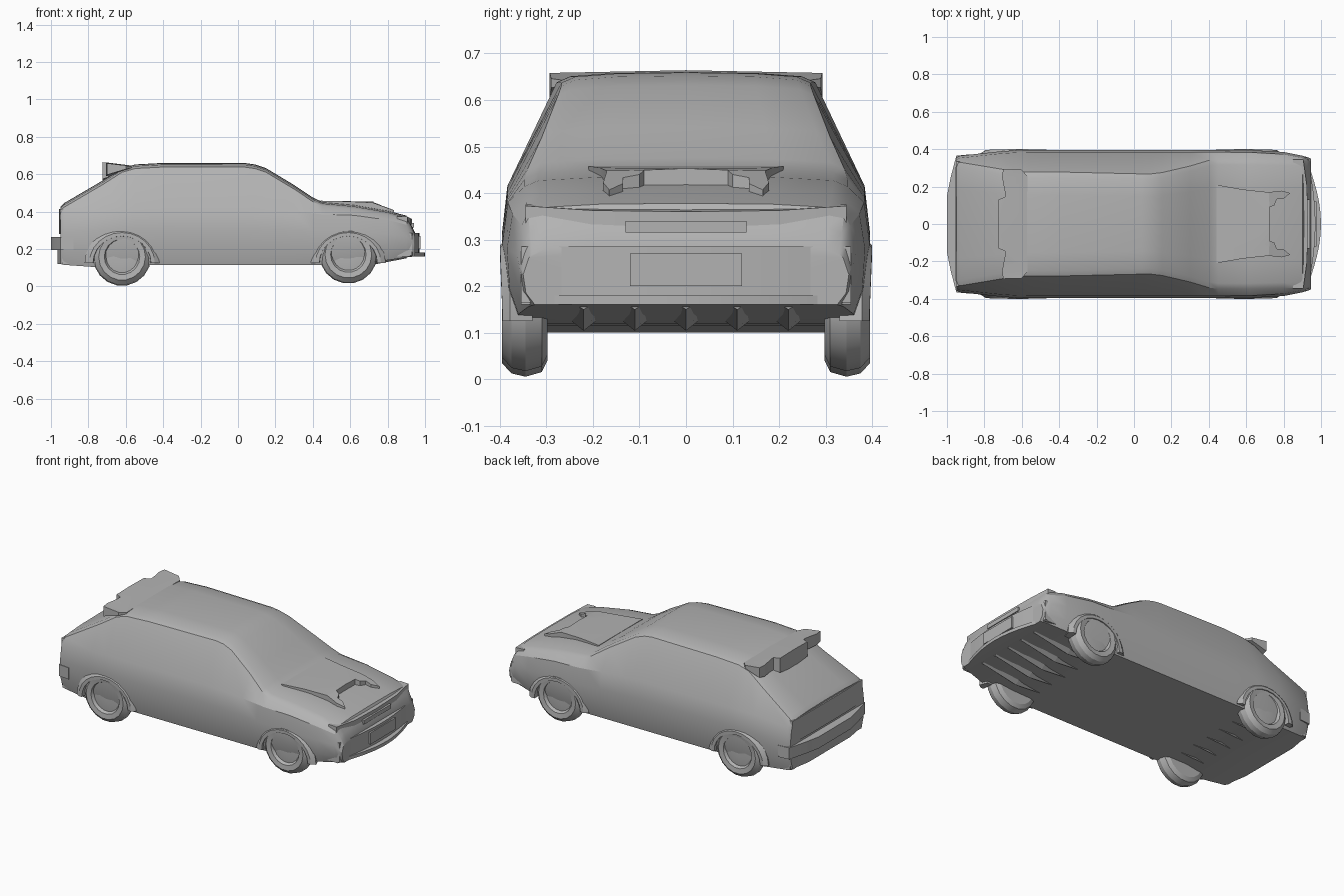
import bpy, bmesh, math
from mathutils import Vector

if "Cube" in bpy.data.objects:
    bpy.data.objects.remove(bpy.data.objects["Cube"])

grey = bpy.data.materials.new("plain grey")
grey.use_nodes = True
COLOUR = (0.45, 0.45, 0.45, 1)
grey.diffuse_color = COLOUR
grey.node_tree.nodes["Principled BSDF"].inputs["Base Color"].default_value = COLOUR


def finish(name, bm, angle=25):
    bmesh.ops.recalc_face_normals(bm, faces=bm.faces)
    mesh = bpy.data.meshes.new(name)
    bm.to_mesh(mesh)
    bm.free()
    mesh.materials.append(grey)
    obj = bpy.data.objects.new(name, mesh)
    bpy.context.collection.objects.link(obj)
    bpy.ops.object.select_all(action="DESELECT")
    obj.select_set(True)
    bpy.context.view_layer.objects.active = obj
    bpy.ops.object.shade_smooth_by_angle(angle=math.radians(angle))
    return obj


def loft(name, rings, closed_ends=True, angle=25):
    """Skin a list of equal closed rings."""
    bm = bmesh.new()
    rows = [[bm.verts.new(p) for p in ring] for ring in rings]
    n = len(rows[0])
    for a, b in zip(rows, rows[1:]):
        for i in range(n):
            j = (i + 1) % n
            bm.faces.new((a[i], a[j], b[j], b[i]))
    if closed_ends:
        bm.faces.new(rows[0])
        bm.faces.new(rows[-1])
    return finish(name, bm, angle)


def prism(name, half_plan, bottom, top):
    """Plan outline, given for +y and mirrored, between two height rules."""
    plan = half_plan + [(x, -y) for x, y in reversed(half_plan) if y > 0]
    bm = bmesh.new()
    low = [bm.verts.new((x, y, bottom(x, y))) for x, y in plan]
    high = [bm.verts.new((x, y, top(x, y))) for x, y in plan]
    n = len(plan)
    for i in range(n):
        j = (i + 1) % n
        bm.faces.new((low[i], low[j], high[j], high[i]))
    caps = [bm.faces.new(low), bm.faces.new(high)]
    bmesh.ops.triangulate(bm, faces=caps)
    return finish(name, bm, 15)


def section(x, base, roof, wide, narrow, belt):
    """Body cross-section: sill, flank, beltline, pillar, roof."""
    rise = belt - base
    half = [(0, base), (wide - .025, base), (wide - .006, base + rise * .25),
            (wide, base + rise * .65), (wide - .012, belt),
            (narrow, roof - .022), (narrow - .03, roof - .009),
            (narrow * .55, roof - .002), (0, roof)]
    ring = half + [(-y, z) for y, z in reversed(half[1:-1])]
    return [(x, y, z) for y, z in ring]


# Body shell: x, underside, top, half width, roof half width, beltline
stations = [
    (-.95, .12, .425, .355, .33, .36), (-.93, .115, .445, .365, .33, .38),
    (-.72, .10, .568, .388, .295, .41), (-.62, .115, .632, .395, .28, .415),
    (-.55, .115, .652, .396, .278, .415), (-.40, .115, .66, .396, .278, .415),
    (.04, .115, .659, .396, .268, .415), (.09, .115, .652, .396, .268, .412),
    (.15, .115, .632, .396, .275, .41), (.30, .115, .542, .396, .31, .40),
    (.40, .115, .475, .396, .34, .39), (.45, .115, .452, .396, .347, .385),
    (.62, .12, .436, .395, .347, .38), (.80, .14, .405, .385, .343, .355),
    (.90, .155, .378, .365, .34, .33), (.925, .158, .335, .358, .335, .29),
    (.945, .16, .29, .35, .33, .26)]
loft("body_shell", [section(*s) for s in stations])

# Bonnet front lip and curved nose panel
prism("nose_panel", [(.85, .345), (.905, .345), (.925, .20), (.93, 0)],
      lambda x, y: .30, lambda x, y: .375 - max(0, x - .9) * .5)

# Front bumper with chin splitter
def bow(front, edge, inner, steps=6):
    arc = [(edge + (front - edge) * math.cos(math.pi / 2 * i / steps),
            .355 * i / steps) for i in range(steps, -1, -1)]
    return [(inner, .355)] + arc

prism("front_bumper", bow(.97, .93, .86), lambda x, y: .165, lambda x, y: .285)
prism("front_splitter", bow(1.0, .92, .84), lambda x, y: .16, lambda x, y: .18)
prism("grille_bar", [(.92, .13), (.94, .13), (.94, 0)],
      lambda x, y: .315, lambda x, y: .34)
prism("number_panel", [(.95, .12), (.976, .12), (.976, 0)],
      lambda x, y: .20, lambda x, y: .27)

# Rear bumper, valance and tailgate ledge
prism("rear_bumper", [(-.88, .372), (-.95, .365), (-.98, .25), (-1.0, .15), (-1.0, 0)],
      lambda x, y: .195, lambda x, y: .265)
prism("rear_valance", [(-.86, .345), (-.94, .345), (-.965, .2), (-.965, 0)],
      lambda x, y: .12, lambda x, y: .20)
prism("tailgate_panel", [(-.90, .335), (-.952, .335), (-.958, .15), (-.958, 0)],
      lambda x, y: .28, lambda x, y: .415)

# Bonnet scoop: raised hump with a notched mouth between two prongs
def scoop_top(x, y):
    if x < .5:
        return .458
    return .462 - max(0, x - .70) * .36 - abs(y) * .04

prism("bonnet_scoop",
      [(.44, 0), (.44, .21), (.58, .185), (.72, .17), (.79, .178), (.835, .165),
       (.80, .135), (.765, .135), (.75, .10), (.725, .09), (.725, 0)],
      lambda x, y: .385, scoop_top)

# Roof spoiler: stepped blade with end fins
prism("roof_spoiler",
      [(-.57, 0), (-.57, .255), (-.60, .29), (-.70, .293), (-.705, .25),
       (-.69, .17), (-.69, .145), (-.725, .13), (-.725, 0)],
      lambda x, y: .56 + (x + .725) * .3 + abs(y) * .1,
      lambda x, y: .664 - max(0, x + .66) * .2 - abs(y) * .02)

# Wheels: turned tyre profile with a dished hub
tyre = [(0, .378), (.045, .38), (.085, .376), (.095, .392), (.125, .396),
        (.148, .375), (.155, .345), (.145, .31), (.12, .298), (0, .298)]


def wheel(name, x, z, side, sides=18):
    rings = []
    for r, y in tyre:
        r = max(r, .002)
        rings.append([(x + r * math.cos(2 * math.pi * i / sides), side * y,
                       z + r * math.sin(2 * math.pi * i / sides))
                      for i in range(sides)])
    loft(name, rings)


# Arch lips: shallow swollen arcs hugging each tyre
def arch(name, x, side, steps=12):
    rings = []
    for i in range(steps + 1):
        a = math.pi * i / steps
        out = .004 + .006 * math.sin(a)
        rings.append([(x + r * math.cos(a), side * y, .125 + r * .93 * math.sin(a))
                      for r, y in ((.15, .33), (.155, .390 + out), (.175, .390 + out),
                                   (.20, .378), (.18, .33))])
    loft(name, rings)


for side, label in ((1, "left"), (-1, "right")):
    wheel("rear_wheel_" + label, -.62, .158, side)
    wheel("front_wheel_" + label, .59, .17, side)
    arch("rear_arch_" + label, -.62, side)
    arch("front_arch_" + label, .59, side)

# Underside ribs between each pair of wheels
def rib(name, x_start, x_mid, x_end, z_end, y):
    def ring(x, z, w, drop):
        return [(x, y - w, z + .03), (x, y, z - drop), (x, y + w, z + .03)]
    loft(name, [ring(x_start, .118, .03, 0), ring(x_mid, .118, .055, .014),
                ring(x_end, z_end, .055, 0)], angle=10)


for i in range(5):
    y = (i - 2) * .11
    rib("front_rib_%d" % (i + 1), .46, .66, .90, .15, y)
    rib("rear_rib_%d" % (i + 1), -.46, -.70, -.93, .12, y)
